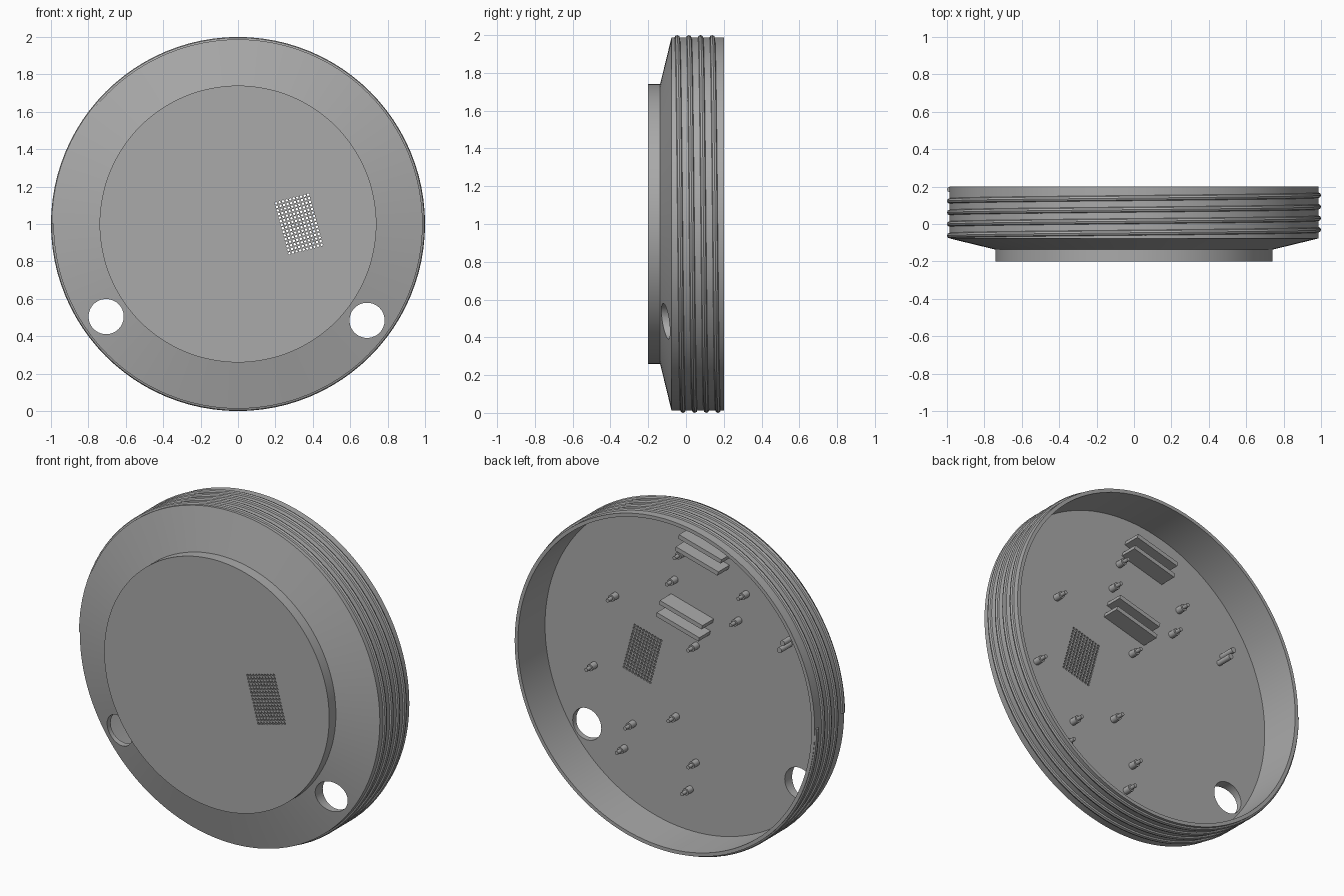
import bpy, bmesh, math
from mathutils import Matrix, Vector

cube = bpy.data.objects.get("Cube")
if cube:
    bpy.data.objects.remove(cube)

grey = bpy.data.materials.new("plain grey")
grey.use_nodes = True
COLOUR = (0.4, 0.4, 0.4, 1)
grey.diffuse_color = COLOUR
grey.node_tree.nodes["Principled BSDF"].inputs["Base Color"].default_value = COLOUR

FLOOR = -0.055
TILT = math.radians(15)


def finish(name, bm, smooth=True):
    bmesh.ops.recalc_face_normals(bm, faces=bm.faces)
    mesh = bpy.data.meshes.new(name)
    bm.to_mesh(mesh)
    bm.free()
    mesh.materials.append(grey)
    obj = bpy.data.objects.new(name, mesh)
    bpy.context.collection.objects.link(obj)
    if smooth:
        shade(obj)
    return obj


def activate(obj):
    bpy.ops.object.select_all(action='DESELECT')
    obj.select_set(True)
    bpy.context.view_layer.objects.active = obj


def shade(obj):
    activate(obj)
    bpy.ops.object.shade_smooth_by_angle(angle=math.radians(30))


def add_rod(bm, x, z, y0, y1, radius, sides):
    """Cylinder along y between two depths."""
    place = Matrix.Translation((x, (y0 + y1) / 2, z)) @ Matrix.Rotation(math.pi / 2, 4, 'X')
    bmesh.ops.create_cone(bm, cap_ends=True, segments=sides, radius1=radius,
                          radius2=radius, depth=abs(y1 - y0), matrix=place)


def tilted(x, z, u, v):
    """Point offset by (u, v) along axes tilted in the face plane."""
    c, s = math.cos(TILT), math.sin(TILT)
    return x + u * c - v * s, z + u * s + v * c


# Cap shell: raised front disc, sloped shoulder, threaded wall, flat inner floor
profile = [(0, -0.2), (0.74, -0.2), (0.74, -0.137), (0.987, -0.077),
           (0.987, 0.2), (0.966, 0.2), (0.966, FLOOR), (0, FLOOR)]
bm = bmesh.new()
ring = [bm.verts.new((r, y, 1)) for r, y in profile]
edges = [bm.edges.new(pair) for pair in zip(ring, ring[1:])]
bmesh.ops.spin(bm, geom=ring + edges, cent=(0, 0, 1), axis=(0, 1, 0),
               angle=math.tau, steps=128, use_merge=True)
bmesh.ops.remove_doubles(bm, verts=bm.verts, dist=1e-4)
bmesh.ops.dissolve_limit(bm, angle_limit=0.001, verts=bm.verts, edges=bm.edges)
shell = finish("cap_shell", bm, smooth=False)

# Cutters: two round openings and the tilted grille of small holes
bm = bmesh.new()
for x, z in ((-0.705, 0.505), (0.69, 0.485)):
    add_rod(bm, x, z, -0.4, 0.1, 0.094, 48)
COLS, ROWS, STEP = 10, 15, 0.0198
for i in range(COLS):
    for j in range(ROWS):
        x, z = tilted(0.325, 1.0, (i - (COLS - 1) / 2) * STEP, (j - (ROWS - 1) / 2) * STEP)
        add_rod(bm, x, z, -0.4, 0.1, 0.007, 8)
cutter = finish("hole_cutter", bm, smooth=False)
cutter.hide_render = True
cut = shell.modifiers.new("holes", 'BOOLEAN')
cut.operation, cut.solver, cut.object = 'DIFFERENCE', 'EXACT', cutter
activate(shell)
bpy.ops.object.modifier_apply(modifier=cut.name)
bpy.data.objects.remove(cutter)
shade(shell)

# Screw thread: round ridge winding four turns around the wall
TURNS, STEPS, SIDES, RIDGE = 4, 96, 8, 0.015
bm = bmesh.new()
rings = []
for k in range(TURNS * STEPS + 1):
    a = math.pi - math.tau * k / STEPS
    out = Vector((math.cos(a), 0, math.sin(a)))
    centre = Vector((0, -0.062 + 0.0617 * k / STEPS, 1)) + out * 0.985
    rings.append([bm.verts.new(centre + RIDGE * (out * math.cos(t) + Vector((0, math.sin(t), 0))))
                  for t in (math.tau * s / SIDES for s in range(SIDES))])
for a, b in zip(rings, rings[1:]):
    for s in range(SIDES):
        n = (s + 1) % SIDES
        bm.faces.new((a[s], a[n], b[n], b[s]))
bm.faces.new(rings[0])
bm.faces.new(rings[-1])
finish("screw_thread", bm)

# Mounting pegs: thick foot with a thin locating tip
pegs = [(0.50, 1.30), (0.11, 1.50), (0.06, 1.67), (-0.36, 1.54), (-0.31, 1.37), (-0.03, 1.145),
        (0.64, 0.85), (0.385, 0.57), (0.44, 0.41), (0.10, 0.69), (-0.03, 0.45), (0.01, 0.28)]
bm = bmesh.new()
for x, z in pegs:
    add_rod(bm, x, z, FLOOR - 0.01, FLOOR + 0.045, 0.02, 20)
    add_rod(bm, x, z, FLOOR, FLOOR + 0.08, 0.011, 16)
finish("mounting_pegs", bm)

# Pair of plain pins near the wall
bm = bmesh.new()
for x, z in ((-0.665, 1.365), (-0.645, 1.318)):
    add_rod(bm, x, z, FLOOR - 0.01, FLOOR + 0.1, 0.016, 20)
finish("pin_pair", bm)

# Two clips, each made of two parallel tilted plates
for name, x, z in (("lower_clip", 0.01, 1.32), ("upper_clip", -0.115, 1.745)):
    bm = bmesh.new()
    for side in (-1, 1):
        px, pz = tilted(x, z, 0, side * 0.04)
        place = (Matrix.Translation((px, FLOOR + 0.05, pz)) @ Matrix.Rotation(-TILT, 4, 'Y')
                 @ Matrix.Diagonal((0.29, 0.11, 0.025, 1)))
        bmesh.ops.create_cube(bm, size=1, matrix=place)
    finish(name, bm, smooth=False)
